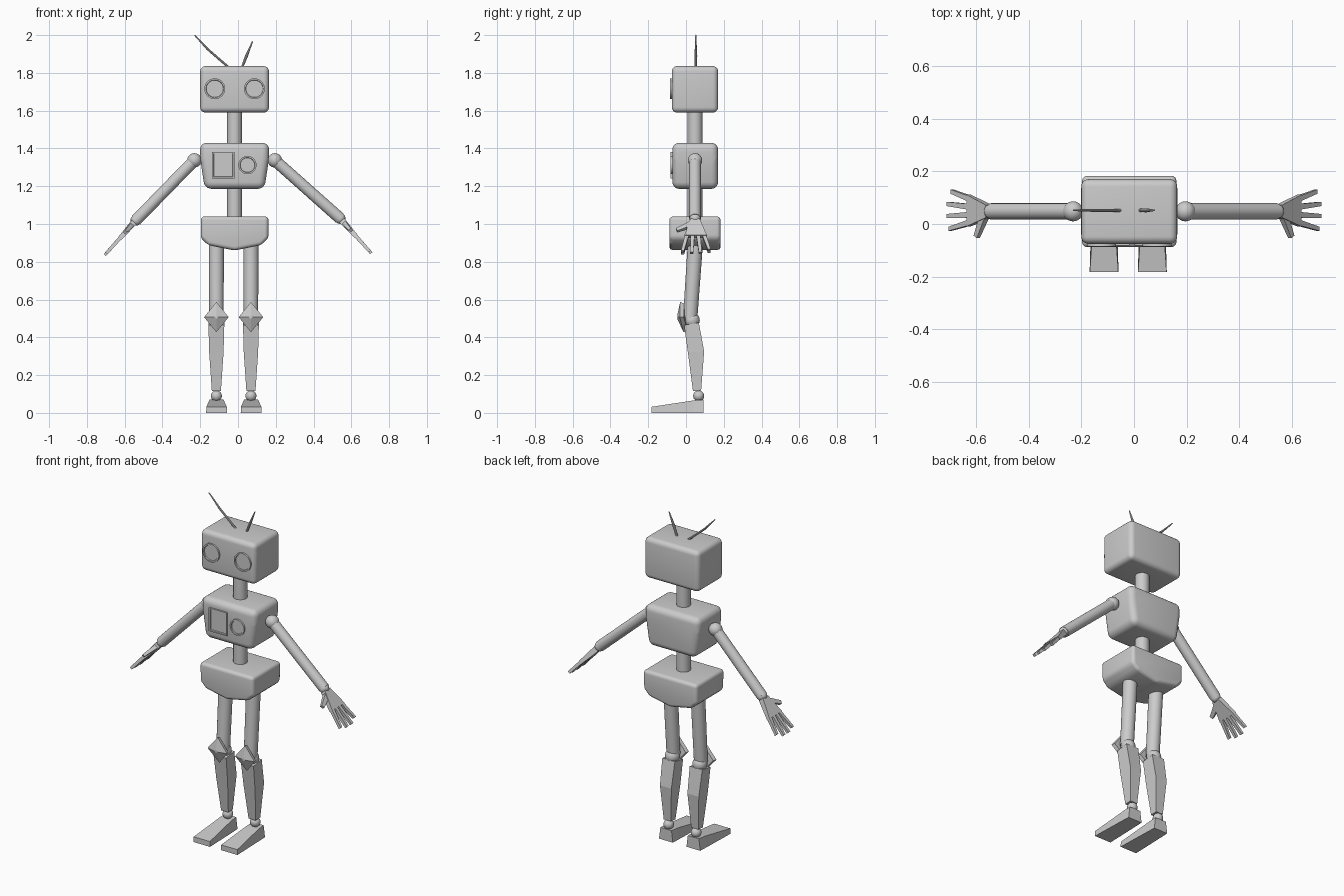
import bpy, bmesh, math
from mathutils import Vector

if "Cube" in bpy.data.objects:
    bpy.data.objects.remove(bpy.data.objects["Cube"])

CX, CY = -0.018, 0.048   # body axis


def finish(bm, name, smooth, bevel=0.0):
    bmesh.ops.recalc_face_normals(bm, faces=bm.faces)
    if bevel:
        bmesh.ops.bevel(bm, geom=bm.edges[:], offset=bevel, segments=5, profile=0.5,
                        affect='EDGES', clamp_overlap=True)
    me = bpy.data.meshes.new(name)
    bm.to_mesh(me)
    bm.free()
    ob = bpy.data.objects.new(name, me)
    bpy.context.collection.objects.link(ob)
    if smooth:
        bpy.ops.object.select_all(action='DESELECT')
        ob.select_set(True)
        bpy.context.view_layer.objects.active = ob
        bpy.ops.object.shade_smooth_by_angle(angle=math.radians(35))
    return ob


def loft(name, rings, smooth=False, bevel=0.0):
    """Skin a list of equal-length rings and cap both ends."""
    bm = bmesh.new()
    vs = [[bm.verts.new(p) for p in r] for r in rings]
    n = len(vs[0])
    for a, b in zip(vs, vs[1:]):
        for i in range(n):
            bm.faces.new((a[i], a[(i + 1) % n], b[(i + 1) % n], b[i]))
    bm.faces.new(vs[0][::-1])
    bm.faces.new(vs[-1])
    return finish(bm, name, smooth, bevel)


def tube(name, points, radii, n=24):
    """Round tube through points, one radius each."""
    pts = [Vector(p) for p in points]
    rings = []
    for i, p in enumerate(pts):
        d = (pts[min(i + 1, len(pts) - 1)] - pts[max(i - 1, 0)]).normalized()
        u = d.cross(Vector((0, 1, 0.01))).normalized()
        w = d.cross(u)
        rings.append([p + radii[i] * (math.cos(t) * u + math.sin(t) * w)
                      for t in (2 * math.pi * k / n for k in range(n))])
    return loft(name, rings, True)


def ball(name, loc, r):
    bm = bmesh.new()
    bmesh.ops.create_uvsphere(bm, u_segments=24, v_segments=14, radius=r)
    bmesh.ops.translate(bm, verts=bm.verts, vec=loc)
    return finish(bm, name, True)


def block(name, half_profile, y0, y1, bevel):
    """Mirror a half profile (x, z) about the body axis, extrude in y, round the edges."""
    prof = half_profile + [(-x, z) for x, z in reversed(half_profile) if x]
    return loft(name, [[(CX + x, y, z) for x, z in prof] for y in (y0, y1)], True, bevel)


def badge(name, x, z, hw, hh, n, y):
    """Raised rim with a sunken centre: round (many sides) or rectangular (4)."""
    if n == 4:
        unit = [(-1, -1), (1, -1), (1, 1), (-1, 1)]
    else:
        unit = [(math.cos(2 * math.pi * k / n), math.sin(2 * math.pi * k / n)) for k in range(n)]
    steps = [(0, 0.02), (0, -0.01), (0.008, -0.01), (0.01, -0.004)]
    return loft(name, [[(x + u * (hw - d), y + dy, z + v * (hh - d)) for u, v in unit]
                       for d, dy in steps], True)


def bar(name, a, b, wa, wb, ta, tb, width_dir, thick_dir):
    """Flat-sided tapered bar from a to b."""
    return loft(name, [[p + sx * w * width_dir + sz * t * thick_dir
                        for sx, sz in ((-1, -1), (1, -1), (1, 1), (-1, 1))]
                       for p, w, t in ((a, wa, ta), (b, wb, tb))])


# head, chest, pelvis and spine
block("head", [(0.182, 1.836), (0.182, 1.59)], -0.075, 0.17, 0.028)
block("chest", [(0.183, 1.43), (0.182, 1.345), (0.158, 1.186)], -0.072, 0.17, 0.036)
block("pelvis", [(0.179, 1.04), (0.179, 0.925), (0.14, 0.888), (0, 0.86)], -0.088, 0.183, 0.02)
tube("spine", [(CX, CY, 0.98), (CX, CY, 1.65)], [0.039, 0.039])

# eyes, chest panel and gauge
for s in (-1, 1):
    badge("eye", CX + s * 0.105, 1.716, 0.055, 0.055, 40, -0.075)
badge("chest_panel", -0.078, 1.312, 0.06, 0.07, 4, -0.072)
badge("chest_gauge", 0.05, 1.312, 0.048, 0.048, 40, -0.072)

# antennas
tube("bent_antenna", [(-0.05, 0.052, 1.83), (-0.16, 0.052, 1.925), (-0.23, 0.052, 2.0)],
     [0.006, 0.006, 0.003], 10)
tube("short_antenna", [(0.02, 0.052, 1.825), (0.045, 0.052, 1.89), (0.077, 0.052, 1.967)],
     [0.006, 0.008, 0.003], 10)

Y = Vector((0, 1, 0))
for s in (-1, 1):
    # arm
    shoulder = Vector((CX + s * 0.213, CY, 1.337))
    wrist = Vector((s * 0.54, CY, 1.025 + s * 0.005))
    ball("shoulder", shoulder, 0.038)
    tube("arm", [shoulder, wrist], [0.031, 0.031])
    ball("wrist", wrist, 0.029)

    # hand: palm, four fingers and thumb
    d = Vector((s * 0.157, 0, -0.175)).normalized()
    t = d.cross(Y)
    bar("palm", wrist + d * 0.015, wrist + d * 0.13 + Y * 0.003, 0.024, 0.06, 0.017, 0.011, Y, t)
    for y0, y1, reach in ((0.047, 0.075, 0.225), (0.017, 0.028, 0.248),
                          (-0.013, -0.018, 0.248), (-0.042, -0.066, 0.235)):
        bar("finger", wrist + d * 0.12 + Y * y0, wrist + d * reach + Y * y1,
            0.011, 0.008, 0.010, 0.008, Y, t)
    a, b = wrist + d * 0.04 - Y * 0.015, wrist + d * 0.085 - Y * 0.097
    bar("thumb", a, b, 0.016, 0.010, 0.012, 0.008, (b - a).cross(t).normalized(), t)

    # leg
    x = CX - 0.005 + s * 0.0915
    tube("thigh", [(x, 0.05, 0.95), (x, 0.047, 0.86), (x, 0.022, 0.5)], [0.04, 0.04, 0.038])
    ball("knee", (x, 0.032, 0.49), 0.041)
    loft("shin", [[(x + sx * hw, yf if sy < 0 else yb, zf if sy < 0 else zb)
                   for sx, sy in ((-1, -1), (1, -1), (1, 1), (-1, 1))]
                  for hw, yf, yb, zf, zb in ((0.042, -0.01, 0.068, 0.465, 0.478),
                                             (0.038, 0.01, 0.096, 0.32, 0.325),
                                             (0.024, 0.037, 0.08, 0.115, 0.118))])

    # diamond knee cap, slightly smaller and further out at its front
    loft("knee_cap", [[(x + k * u * 0.065, y + lean, 0.507 + k * v * 0.08)
                       for u, v, lean in ((-1, 0, 0), (0, -1, 0.02), (1, 0, 0), (0, 1, 0.002))]
                      for k, y in ((0.9, -0.012), (1.0, -0.033))]
         + [[(x, -0.046, 0.507 + 0.01 * v) if not u else (x + u * 0.01, -0.046, 0.507)
             for u, v in ((-1, 0), (0, -1), (1, 0), (0, 1))]])

    # ankle and wedge foot
    ball("ankle", (x, 0.067, 0.09), 0.029)
    loft("foot", [[(x + 0.001 + bx, y, z) for bx, z in ((-wb, 0), (wb, 0), (wt, h), (-wt, h))]
                  for y, wb, wt, h in ((-0.183, 0.055, 0.054, 0.032),
                                       (0.04, 0.048, 0.039, 0.066),
                                       (0.092, 0.046, 0.037, 0.07))])
